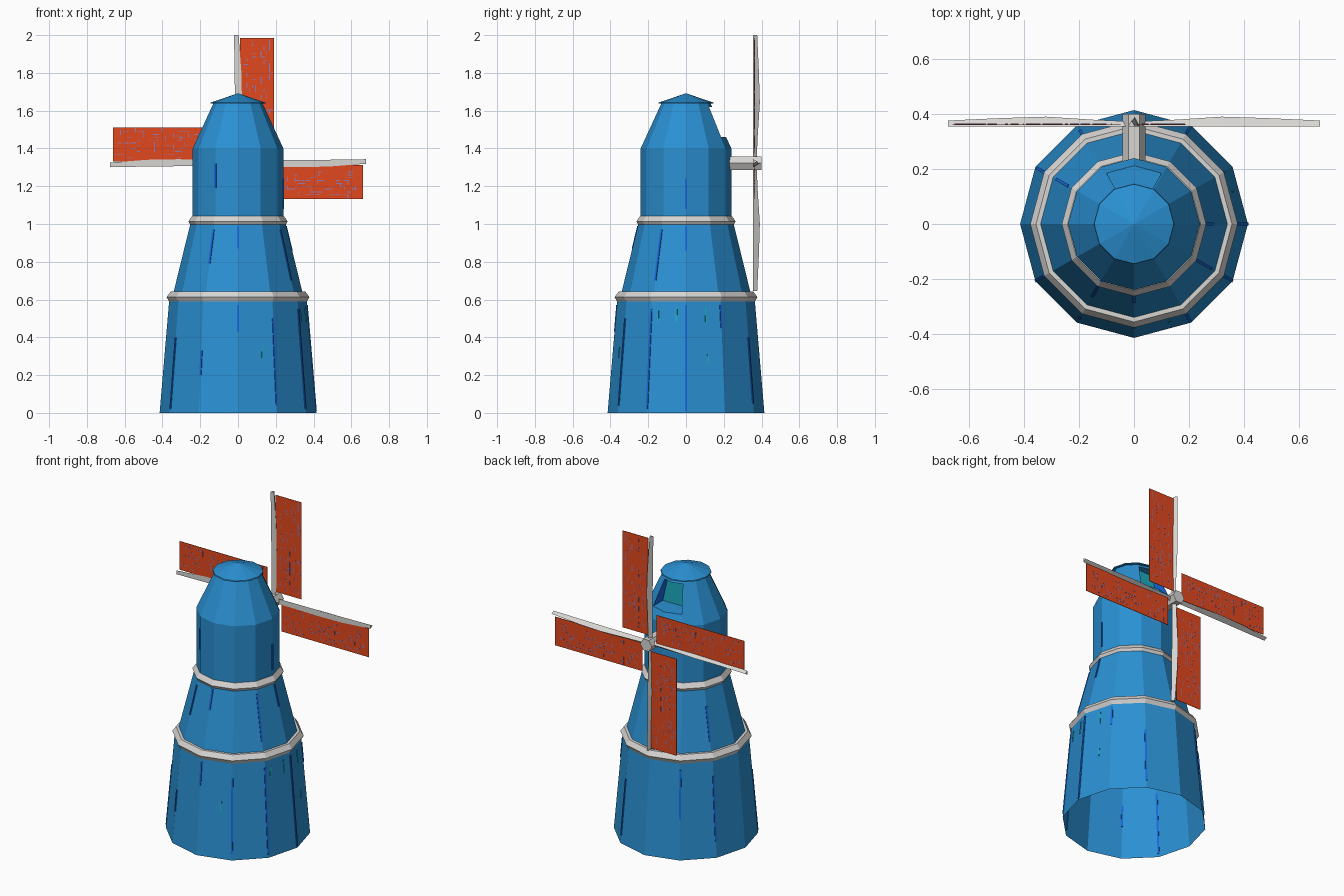
import bpy, bmesh, random
from math import sin, cos, pi, radians
from mathutils import Vector

SIDES = 12
HUB_Z = 1.322
random.seed(4)

if "Cube" in bpy.data.objects:
    bpy.data.objects.remove(bpy.data.objects["Cube"], do_unlink=True)


def material(name, r, g, b):
    m = bpy.data.materials.new(name)
    m.use_nodes = True
    m.diffuse_color = (r, g, b, 1)
    m.node_tree.nodes["Principled BSDF"].inputs["Base Color"].default_value = (r, g, b, 1)
    return m


blue = material("tower blue", 0.023, 0.28, 0.65)
bright = material("seam blue", 0.008, 0.14, 0.72)
grey = material("pale grey", 0.68, 0.67, 0.65)
orange = material("sail orange", 0.76, 0.066, 0.013)
lavender = material("thread lavender", 0.25, 0.22, 0.55)
teal = material("hatch teal", 0.012, 0.42, 0.54)


def finish(name, bm, *mats, solid=True):
    if solid:
        bmesh.ops.recalc_face_normals(bm, faces=bm.faces)
    mesh = bpy.data.meshes.new(name)
    bm.to_mesh(mesh)
    bm.free()
    for m in mats:
        mesh.materials.append(m)
    obj = bpy.data.objects.new(name, mesh)
    bpy.context.collection.objects.link(obj)


def loft(bm, rings, closed=False, caps=False):
    """Skin a list of equal point rings with quads."""
    loops = [[bm.verts.new(p) for p in ring] for ring in rings]
    n = len(loops[0])
    pairs = list(zip(loops, loops[1:]))
    if closed:
        pairs.append((loops[-1], loops[0]))
    for a, b in pairs:
        for i in range(n):
            j = (i + 1) % n
            bm.faces.new((a[i], a[j], b[j], b[i]))
    if caps:
        bm.faces.new(loops[0][::-1])
        bm.faces.new(loops[-1])
    return bm


def circle(r, z):
    return [(r * cos(2 * pi * i / SIDES), r * sin(2 * pi * i / SIDES), z) for i in range(SIDES)]


# Tower shell, open underneath
profile = [(0.415, 0), (0.363, 0.61), (0.347, 0.615), (0.25, 1.01), (0.24, 1.02), (0.24, 1.4)]
profile += [(0.24 - (z - 1.4) * 0.46, z) for z in (1.455, 1.625, 1.64)]
bm = loft(bmesh.new(), [circle(r, z) for r, z in profile])

# Hatch recess at the back of the sloping top
hatch = []
for f in bm.faces:
    c = f.calc_center_median()
    if 1.5 < c.z < 1.6 and c.y > 0.14 and abs(c.x) < 0.07:
        hatch.append(f)
bm.normal_update()
bmesh.ops.inset_region(bm, faces=hatch, thickness=0.006, use_even_offset=True)
walls = bmesh.ops.inset_region(bm, faces=hatch, thickness=0.001, use_even_offset=True)["faces"]
for v in {v for f in hatch for v in f.verts}:
    v.co.y = 0.09
bm.normal_update()
for f in walls:
    if abs(f.normal.x) > 0.7:
        f.material_index = 2
for f in hatch:
    f.material_index = 1
finish("tower", bm, blue, teal, bright, solid=False)


# Thin seam strips let into the tower wall
def wall_radius(z):
    for (r0, z0), (r1, z1) in zip(profile, profile[1:]):
        if z0 <= z <= z1:
            return r0 + (r1 - r0) * (z - z0) / (z1 - z0)


def strip(bm, azimuth, z0, z1, width):
    a = radians(azimuth)
    out, side = Vector((cos(a), sin(a), 0)), Vector((-sin(a), cos(a), 0))
    face_turn = (azimuth + 15) % 30 - 15
    shrink = cos(pi / SIDES) / cos(radians(15 - abs(face_turn)))
    rings = []
    for z in (z0, z1):
        r = wall_radius(z) * shrink
        rings.append([out * (r + d) + side * s * width / 2 + Vector((0, 0, z))
                      for d, s in ((-0.004, -1), (-0.004, 1), (0.003, 1), (0.003, -1))])
    loft(bm, rings, caps=True)


bm = bmesh.new()
for azimuth, z0, z1 in ((0, 0.01, 0.57), (-60, 0.04, 0.5), (-30, 0.02, 0.55), (-120, 0.2, 0.33),
                        (-90, 0.43, 0.57), (30, 0.45, 0.57), (60, 0.05, 0.4), (120, 0.25, 0.55),
                        (150, 0.1, 0.5), (-150, 0.02, 0.4), (-120, 0.79, 0.97), (-90, 0.87, 0.99),
                        (0, 0.86, 0.99), (-30, 0.7, 0.97), (150, 0.7, 0.9), (-120, 1.19, 1.32),
                        (0, 1.08, 1.24)):
    strip(bm, azimuth, z0, z1, 0.011)
finish("tower_seams", bm, bright)

bm = bmesh.new()
for azimuth, z0, z1 in ((-70, 0.29, 0.35), (-24, 0.48, 0.55), (-8, 0.48, 0.56),
                        (17, 0.48, 0.56), (18, 0.26, 0.31)):
    strip(bm, azimuth, z0, z1, 0.008)
finish("tower_flecks", bm, teal)

# Cap
bm = loft(bmesh.new(), [circle(0.147, 1.637), circle(0.145, 1.643)], caps=True)
bm.faces.ensure_lookup_table()
bmesh.ops.poke(bm, faces=[bm.faces[-1]])
max(bm.verts, key=lambda v: v.co.z - v.co.xy.length).co = (0, 0, 1.692)
finish("cap", bm, blue)

# Ring bands
for name, r, z in (("lower_band", 0.378, 0.613), ("upper_band", 0.263, 1.014)):
    section = [(r - 0.045, z - 0.029), (r - 0.016, z - 0.029), (r, z),
               (r - 0.021, z + 0.029), (r - 0.045, z + 0.029)]
    finish(name, loft(bmesh.new(), [circle(a, b) for a, b in section], closed=True), grey)


# Hexagonal shaft
def hexagon(r, y):
    return [(r * cos(pi * i / 3), y, HUB_Z - r * sin(pi * i / 3)) for i in range(6)]


finish("shaft", loft(bmesh.new(), [hexagon(0.041, 0.2), hexagon(0.041, 0.4)], caps=True), grey)

# Four arms with sails, turned about the shaft
# stations: distance out, near edge, far edge, back ridge
stations = [(0.02, -0.014, 0.018, 0.374), (0.15, -0.015, 0.019, 0.38),
            (0.32, -0.016, 0.021, 0.391), (0.48, -0.018, 0.018, 0.386),
            (0.678, -0.021, 0.003, 0.377)]
for k, name in enumerate(("upper", "left", "lower", "right")):
    a = radians(90 * k)
    along = Vector((sin(a), 0, cos(a)))
    across = Vector((cos(a), 0, -sin(a)))

    def place(l, u, y):
        return along * l + across * u + Vector((0, y, HUB_Z))

    def plate(bm, l0, l1, u0, u1, y0, y1):
        loft(bm, [[place(l, u0, y0), place(l, u1, y0), place(l, u1, y1), place(l, u0, y1)]
                  for l in (l0, l1)], caps=True)

    arm = [[place(l, u0, 0.356), place(l, u1, 0.356), place(l, (u0 + u1) / 2, y)]
           for l, u0, u1, y in stations]
    finish(name + "_arm", loft(bmesh.new(), arm, caps=True), grey)

    bm = bmesh.new()
    plate(bm, 0.05, 0.662, 0.01, 0.19, 0.362, 0.365)
    finish(name + "_sail", bm, orange)

    # Woven threads, showing on both sides and thickest near the outer edge
    bm = bmesh.new()
    for i in range(75):
        u = 0.03 + 0.015 * int(10 * random.random() ** 0.75)
        l = 0.08 + 0.02 * random.randrange(28)
        if i % 3:
            plate(bm, l, l + random.uniform(0.01, 0.035), u, u + 0.004, 0.3612, 0.3658)
        else:
            plate(bm, l, l + 0.004, u, min(u + 0.022, 0.186), 0.3615, 0.3655)
    finish(name + "_sail_threads", bm, lavender)
